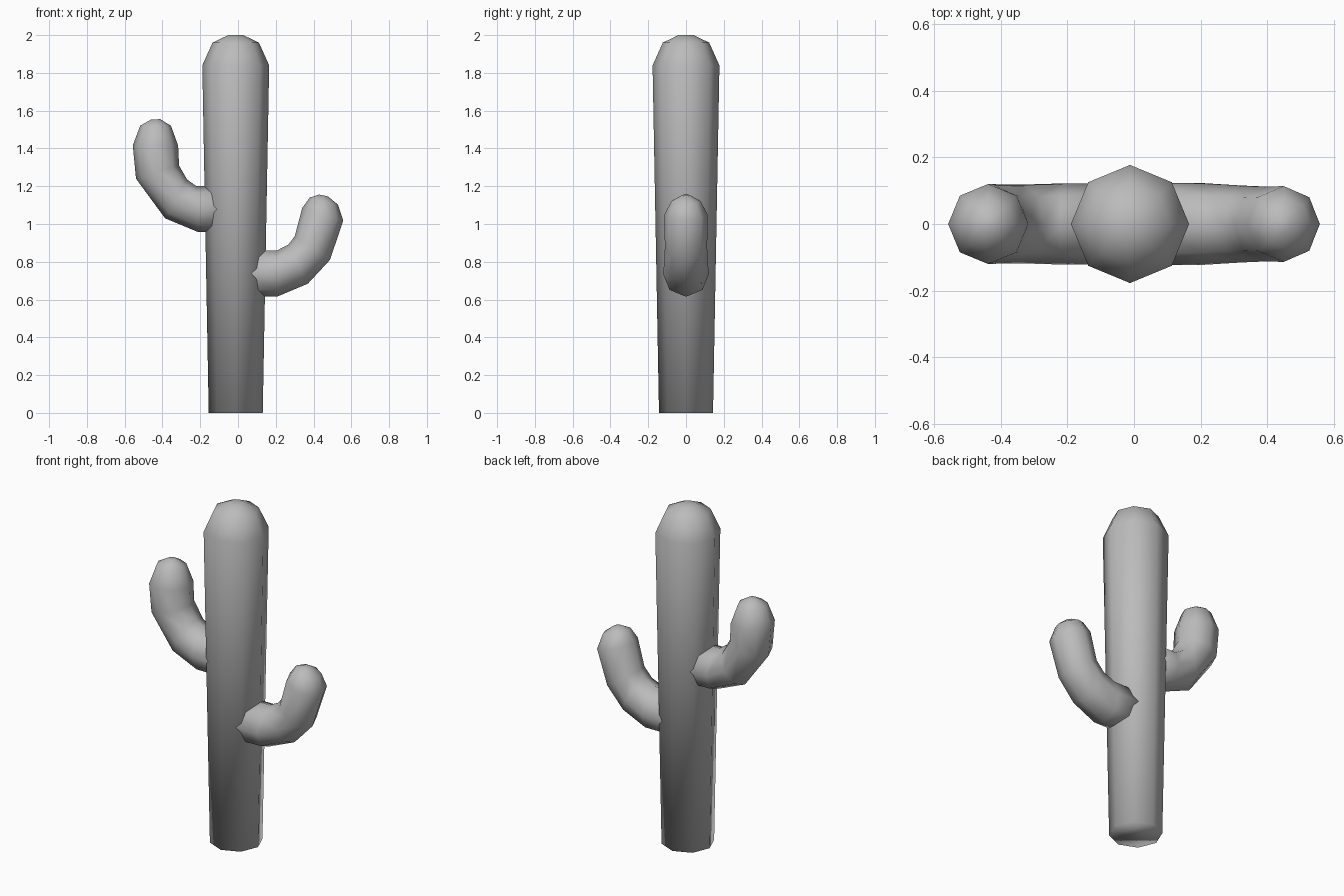
import bpy, bmesh, math
from mathutils import Vector

cube = bpy.data.objects.get("Cube")
if cube:
    bpy.data.objects.remove(cube, do_unlink=True)

SIDES = 8

grey = bpy.data.materials.new("plain_grey")
grey.use_nodes = True
colour = (0.5, 0.5, 0.5, 1)
grey.diffuse_color = colour
grey.node_tree.nodes["Principled BSDF"].inputs["Base Color"].default_value = colour


def tube(name, chords):
    """Skin eight-sided rings; each chord is the ring's two (x, z) ends."""
    bm = bmesh.new()
    rings = []
    for (ax, az), (bx, bz) in chords:
        a, b = Vector((ax, 0, az)), Vector((bx, 0, bz))
        centre, half = (a + b) / 2, (a - b) / 2
        side = Vector((0, half.length, 0))
        ring = []
        for i in range(SIDES):
            t = math.tau * i / SIDES
            ring.append(bm.verts.new(centre + half * math.cos(t) + side * math.sin(t)))
        rings.append(ring)
    for low, high in zip(rings, rings[1:]):
        for i in range(SIDES):
            j = (i + 1) % SIDES
            bm.faces.new((low[i], low[j], high[j], high[i]))
    bm.faces.new(rings[0])
    bm.faces.new(rings[-1])
    bmesh.ops.recalc_face_normals(bm, faces=bm.faces)
    for face in bm.faces:
        face.smooth = True
    mesh = bpy.data.meshes.new(name)
    bm.to_mesh(mesh)
    bm.free()
    mesh.materials.append(grey)
    obj = bpy.data.objects.new(name, mesh)
    bpy.context.collection.objects.link(obj)
    return obj


# Trunk: widens upward and ends in a rounded cap
axis = -0.012
profile = [(0.143, 0), (0.177, 1.84), (0.123, 1.96), (0.04, 2.0)]
tube("trunk", [((axis - r, z), (axis + r, z)) for r, z in profile])

# Right arm: higher, bends to vertical
tube("right_arm", [
    ((-0.03, 0.955), (-0.03, 1.2)),
    ((-0.21, 0.957), (-0.22, 1.2)),
    ((-0.386, 1.03), (-0.27, 1.236)),
    ((-0.54, 1.24), (-0.312, 1.31)),
    ((-0.557, 1.416), (-0.317, 1.416)),
    ((-0.518, 1.52), (-0.355, 1.52)),
    ((-0.46, 1.553), (-0.412, 1.555)),
])

# Left arm: lower, stays tilted outward
tube("left_arm", [
    ((0.02, 0.615), (0.02, 0.86)),
    ((0.206, 0.615), (0.206, 0.86)),
    ((0.37, 0.684), (0.265, 0.89)),
    ((0.487, 0.81), (0.3, 0.934)),
    ((0.557, 1.018), (0.34, 1.085)),
    ((0.529, 1.103), (0.38, 1.14)),
    ((0.476, 1.146), (0.43, 1.156)),
])
